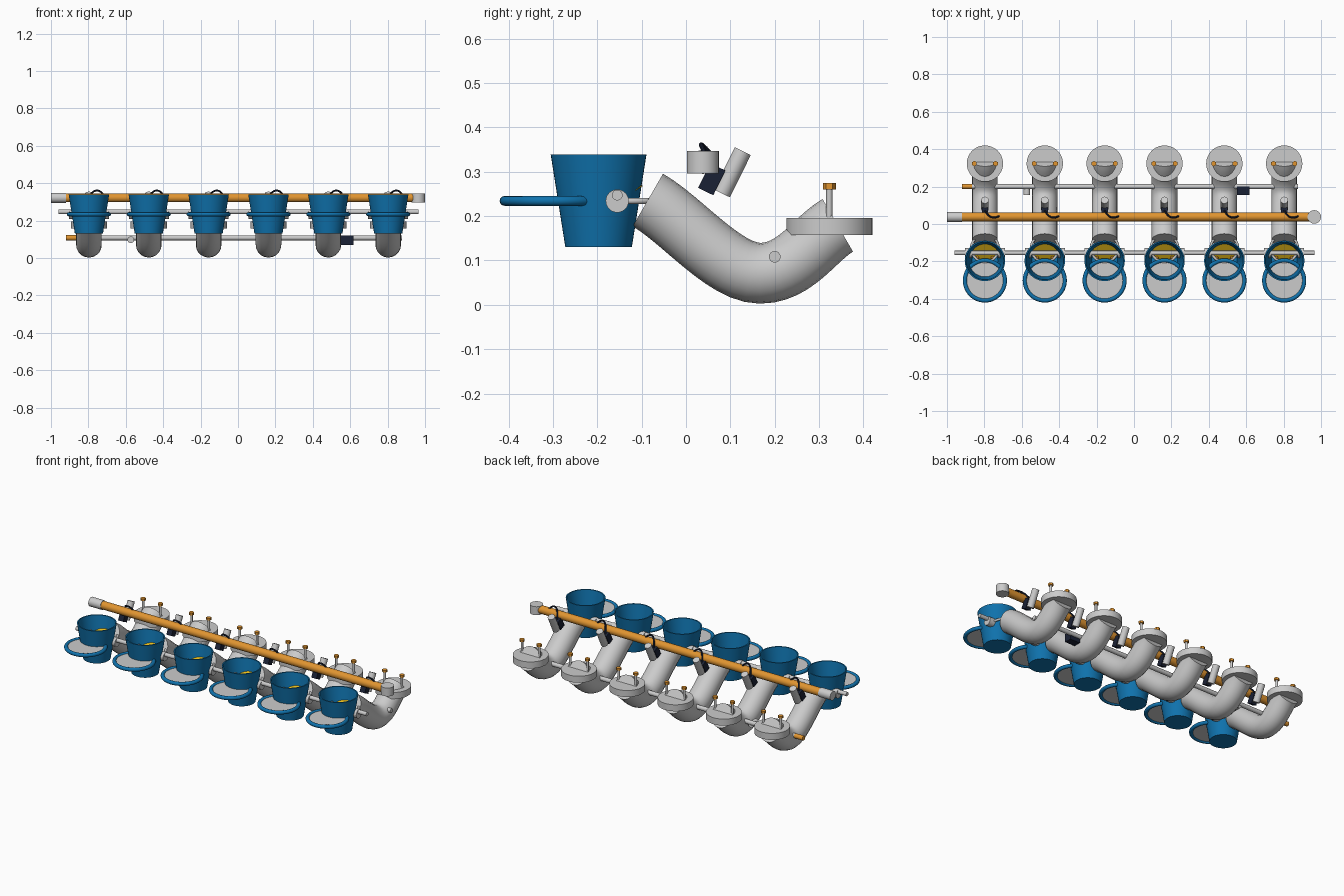
import bpy, bmesh, math
from mathutils import Vector

if "Cube" in bpy.data.objects:
    bpy.data.objects.remove(bpy.data.objects["Cube"])


def mat(name, col):
    m = bpy.data.materials.new(name)
    m.diffuse_color = (*col, 1)
    m.use_nodes = True
    m.node_tree.nodes["Principled BSDF"].inputs["Base Color"].default_value = m.diffuse_color
    return m


BLUE = mat("blue", (0.005, 0.17, 0.42))
GOLD = mat("gold", (0.75, 0.30, 0.03))
BRASS = mat("brass", (0.80, 0.50, 0.01))
DARK = mat("dark", (0.01, 0.015, 0.035))


def finish(ob, name, m=None):
    ob.name = name
    if m:
        ob.data.materials.append(m)
    bpy.ops.object.select_all(action='DESELECT')
    ob.select_set(True)
    bpy.context.view_layer.objects.active = ob
    if ob.type == 'MESH':
        bpy.ops.object.shade_smooth_by_angle(angle=math.radians(35))
    return ob


def rod(name, a, b, r, m=None, n=32):
    """Cylinder between two points."""
    a, b = Vector(a), Vector(b)
    d = b - a
    bpy.ops.mesh.primitive_cylinder_add(vertices=n, radius=r, depth=d.length, location=(a + b) / 2)
    ob = bpy.context.object
    ob.rotation_euler = d.to_track_quat('Z', 'Y').to_euler()
    return finish(ob, name, m)


def box(name, loc, size, m=None, rx=0):
    bpy.ops.mesh.primitive_cube_add(size=1, location=loc, rotation=(rx, 0, 0))
    ob = bpy.context.object
    ob.scale = size
    return finish(ob, name, m)


def ring(name, loc, R, r, m=None):
    bpy.ops.mesh.primitive_torus_add(location=loc, major_radius=R, minor_radius=r,
                                     major_segments=48, minor_segments=12)
    return finish(bpy.context.object, name, m)


def lathe(name, loc, profile, m=None, n=48):
    """Revolve an (r, z) profile; a zero radius end closes on the axis."""
    bm = bmesh.new()
    vs = [bm.verts.new((r, 0, z)) for r, z in profile]
    for p, q in zip(vs, vs[1:]):
        bm.edges.new((p, q))
    bmesh.ops.spin(bm, geom=bm.verts[:] + bm.edges[:], cent=(0, 0, 0), axis=(0, 0, 1),
                   angle=math.tau, steps=n)
    bmesh.ops.remove_doubles(bm, verts=bm.verts, dist=1e-5)
    bmesh.ops.recalc_face_normals(bm, faces=bm.faces)
    me = bpy.data.meshes.new(name)
    bm.to_mesh(me)
    bm.free()
    ob = bpy.data.objects.new(name, me)
    ob.location = loc
    bpy.context.collection.objects.link(ob)
    return finish(ob, name, m)


def tube(name, pts, r, m=None, res=12, bevel=8):
    """Bezier tube; pts are (point, tangent handle vector)."""
    cu = bpy.data.curves.new(name, 'CURVE')
    cu.dimensions = '3D'
    cu.bevel_depth, cu.bevel_resolution = r, bevel
    cu.resolution_u, cu.use_fill_caps = res, True
    sp = cu.splines.new('BEZIER')
    sp.bezier_points.add(len(pts) - 1)
    for bp, (p, t) in zip(sp.bezier_points, pts):
        bp.handle_left_type = bp.handle_right_type = 'FREE'
        bp.co = p
        bp.handle_left = Vector(p) - Vector(t)
        bp.handle_right = Vector(p) + Vector(t)
    ob = bpy.data.objects.new(name, cu)
    bpy.context.collection.objects.link(ob)
    finish(ob, name, m)
    bpy.ops.object.convert(target='MESH')
    return finish(bpy.context.object, name)


SY, SZ = -0.155, 0.234          # throttle shaft axis
RY, RZ = 0.038, 0.322           # fuel rail axis

for i in range(6):
    x = -0.797 + 0.32 * i
    # curved intake runner
    tube("intake_runner", [((x, -0.086, 0.236), (0, 0.078, -0.045)),
                           ((x, 0.167, 0.071), (0, 0.08, 0)),
                           ((x, 0.342, 0.179), (0, 0.052, 0.030))], 0.0685)
    # intake cup with lip ring and disc
    lathe("intake_cup", (x, -0.197, 0), [(0, 0.13), (0.075, 0.13), (0.108, 0.339),
                                         (0.101, 0.339), (0.069, 0.137), (0, 0.137)], BLUE)
    ring("lip_ring", (x, -0.302, SZ), 0.107, 0.011, BLUE)
    rod("lip_disc", (x, -0.302, SZ - 0.004), (x, -0.302, SZ + 0.004), 0.104, n=48)
    ring("runner_clamp", (x, -0.13, SZ), 0.073, 0.007)
    # throttle plate, screws and shaft bosses
    t = math.radians(33)
    nrm = Vector((0, -math.sin(t), math.cos(t)))
    c = Vector((x, SY, SZ))
    rod("throttle_plate", c - nrm * 0.003, c + nrm * 0.003, 0.066, BRASS, 48)
    for s in (-1, 1):
        p = Vector((x + s * 0.04, -0.178, 0.221))
        rod("plate_screw", p, p + nrm * 0.018, 0.008, GOLD, 12)
        rod("shaft_boss", (x + s * 0.07, SY, SZ), (x + s * 0.107, SY, SZ), 0.026)
        # flange studs with nuts
        sx = x + s * 0.057
        rod("flange_stud", (sx, 0.323, 0.18), (sx, 0.323, 0.265), 0.007, n=16)
        rod("stud_nut", (sx, 0.323, 0.26), (sx, 0.323, 0.274), 0.0145, GOLD, 6)
    rod("mount_flange", (x, 0.323, 0.157), (x, 0.323, 0.196), 0.097, n=48)
    # injector, connector and wire
    rod("injector", (x, 0.081, 0.251), (x, 0.128, 0.346), 0.02)
    box("injector_plug", (x, 0.058, 0.283), (0.034, 0.038, 0.062), DARK, math.radians(-26))
    tube("injector_wire", [((x, 0.07, 0.305), (0, 0.004, 0.02)),
                           ((x + 0.035, 0.036, 0.36), (0.02, -0.006, 0.004)),
                           ((x + 0.077, 0.042, 0.338), (0.012, 0.003, -0.016))], 0.005, DARK, 8, 3)

# throttle shaft
rod("throttle_shaft", (-0.96, SY, 0.247), (0.965, SY, 0.247), 0.012)

# fuel rail with end fittings
rod("fuel_rail", (-0.93, RY, RZ), (0.95, RY, RZ), 0.0235, GOLD)
rod("rail_inlet", (-1.0, RY, RZ), (-0.92, RY, RZ), 0.027)
rod("pressure_regulator", (0.964, RY, 0.296), (0.964, RY, 0.346), 0.036)

# vacuum rail with end plug, sensor and fitting
rod("vacuum_rail", (-0.87, 0.2, 0.108), (0.877, 0.2, 0.108), 0.013)
rod("vacuum_plug", (-0.92, 0.2, 0.108), (-0.865, 0.2, 0.108), 0.014, GOLD, 16)
rod("vacuum_fitting", (-0.573, 0.155, 0.098), (-0.573, 0.205, 0.098), 0.018)
box("vacuum_sensor", (0.585, 0.178, 0.096), (0.066, 0.044, 0.05), DARK)
